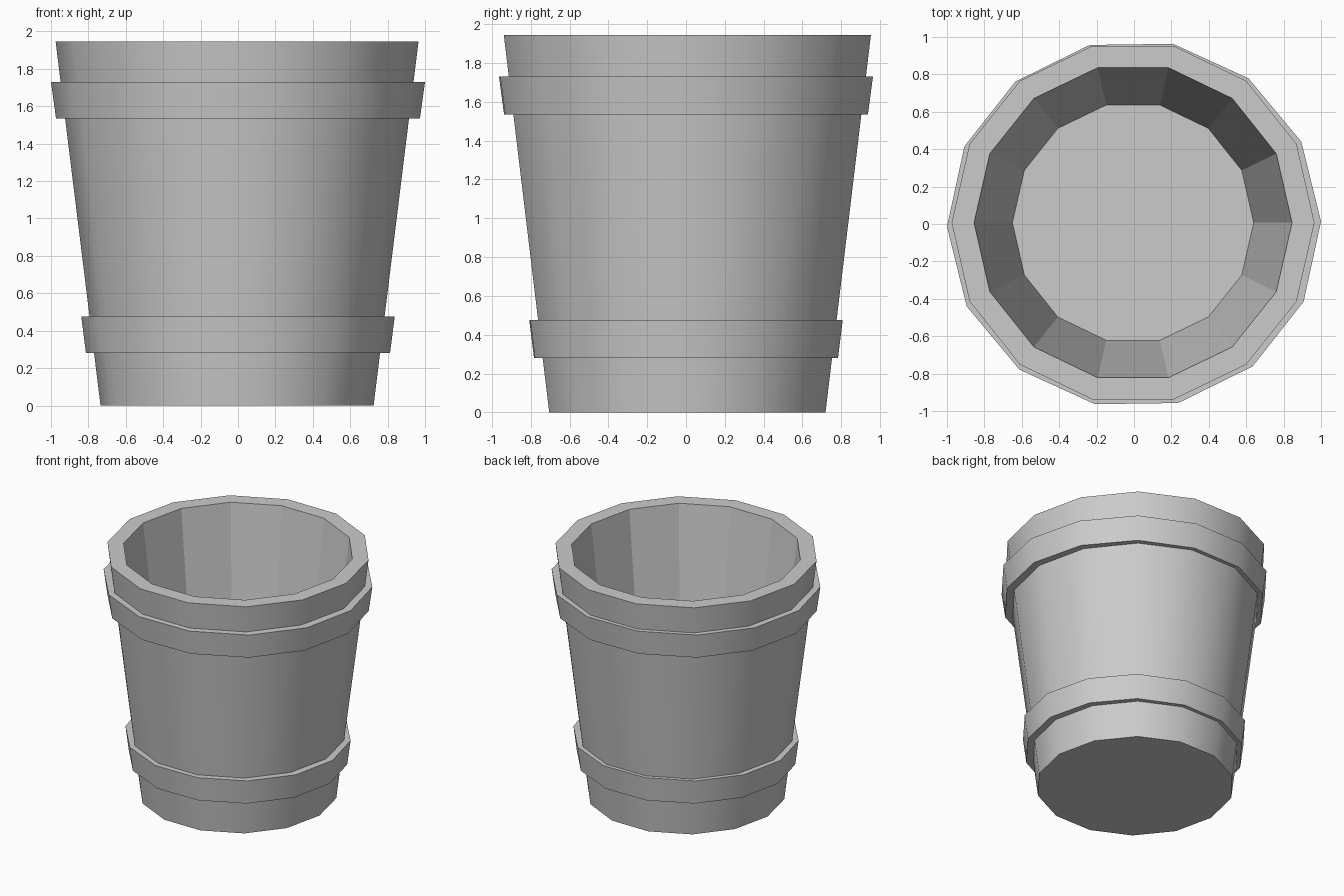
import bpy, bmesh, math

SIDES = 14

cube = bpy.data.objects.get("Cube")
if cube:
    bpy.data.objects.remove(cube, do_unlink=True)

grey = bpy.data.materials.new("plain grey")
grey.use_nodes = True
GREY = (0.6, 0.6, 0.6, 1)
grey.diffuse_color = GREY
grey.node_tree.nodes["Principled BSDF"].inputs["Base Color"].default_value = GREY


def lathe(name, profile, smooth, closed=False, centre=(0, 0), turn=0, squash=1):
    """Spin (radius, z) points into rings; smooth lists the smooth-shaded bands."""
    bm = bmesh.new()
    rings = []
    for r, z in profile:
        ring = []
        for i in range(SIDES):
            a = math.tau * i / SIDES + math.radians(turn)
            ring.append(bm.verts.new((centre[0] + r * math.cos(a),
                                      centre[1] + r * math.sin(a) * squash, z)))
        rings.append(ring)
    pairs = list(zip(rings, rings[1:]))
    if closed:
        pairs.append((rings[-1], rings[0]))
    else:
        bm.faces.new(rings[0][::-1])
        bm.faces.new(rings[-1])
    for k, (low, high) in enumerate(pairs):
        for i in range(SIDES):
            j = (i + 1) % SIDES
            face = bm.faces.new((low[i], low[j], high[j], high[i]))
            face.smooth = k in smooth
    # Keep the rims crisp beside the smooth walls
    for edge in bm.edges:
        if len(edge.link_faces) == 2 and edge.calc_face_angle() > math.radians(35):
            edge.smooth = False
    mesh = bpy.data.meshes.new(name)
    bm.to_mesh(mesh)
    bm.free()
    mesh.materials.append(grey)
    obj = bpy.data.objects.new(name, mesh)
    bpy.context.collection.objects.link(obj)
    return obj


# Tapered bucket: outer wall, rim, faceted inner wall and floor
lathe("bucket_body", [(0.73, 0), (0.97, 1.945), (0.85, 1.945), (0.645, 0.25)],
      smooth=[0], centre=(-0.005, 0.007))

# Hoops around the wall
for name, r_low, r_high, z_low, z_high in (
        ("lower_hoop", 0.813, 0.838, 0.28, 0.475),
        ("upper_hoop", 0.973, 1.0, 1.535, 1.73)):
    inset = 0.08
    lathe(name, [(r_low, z_low), (r_high, z_high),
                 (r_high - inset, z_high), (r_low - inset, z_low)],
          smooth=[0], closed=True, turn=0.8, squash=0.985)
